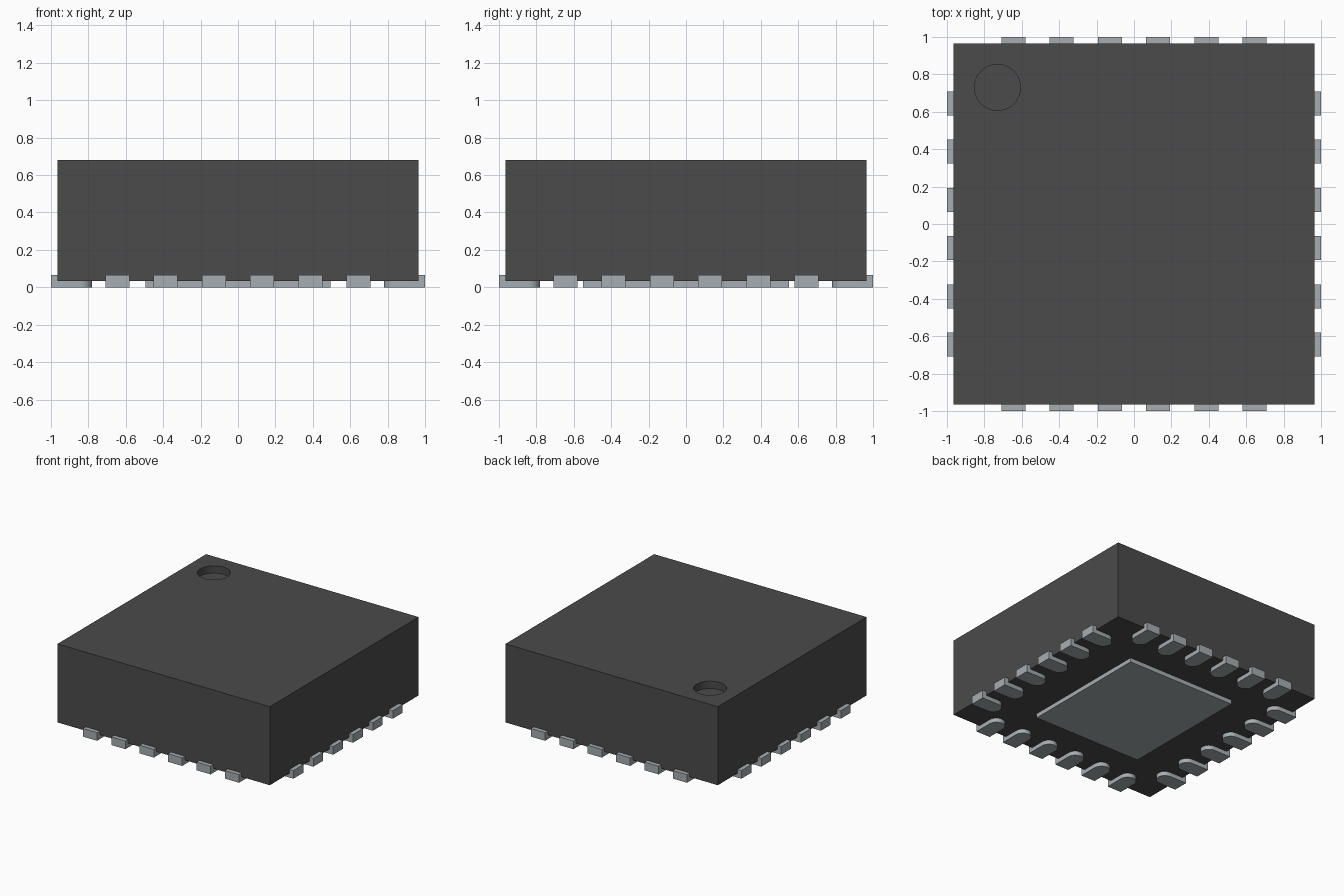
import bpy
import bmesh
from math import cos, sin, pi
from mathutils import Matrix

default = bpy.data.objects.get("Cube")
if default:
    bpy.data.objects.remove(default, do_unlink=True)


def material(name, color):
    mat = bpy.data.materials.new(name)
    mat.use_nodes = True
    mat.diffuse_color = color
    bsdf = mat.node_tree.nodes["Principled BSDF"]
    bsdf.inputs["Base Color"].default_value = color
    return mat


def prism(name, outline, z0, z1, mat):
    """Extrude a counter-clockwise outline from z0 up to z1."""
    bm = bmesh.new()
    face = bm.faces.new([bm.verts.new((x, y, z0)) for x, y in outline])
    top = bmesh.ops.extrude_face_region(bm, geom=[face], use_keep_orig=True)["geom"]
    verts = [v for v in top if isinstance(v, bmesh.types.BMVert)]
    bmesh.ops.translate(bm, verts=verts, vec=(0, 0, z1 - z0))
    bmesh.ops.recalc_face_normals(bm, faces=bm.faces[:])
    mesh = bpy.data.meshes.new(name)
    bm.to_mesh(mesh)
    bm.free()
    mesh.materials.append(mat)
    obj = bpy.data.objects.new(name, mesh)
    bpy.context.scene.collection.objects.link(obj)
    return obj


def rectangle(hx, hy):
    return [(-hx, -hy), (hx, -hy), (hx, hy), (-hx, hy)]


def smooth(obj):
    bpy.ops.object.select_all(action="DESELECT")
    obj.select_set(True)
    bpy.context.view_layer.objects.active = obj
    bpy.ops.object.shade_smooth_by_angle()


plastic = material("dark grey plastic", (0.07, 0.07, 0.07, 1))
metal = material("tinned metal", (0.38, 0.42, 0.44, 1))

HALF, BASE, TOP = 0.965, 0.035, 0.68
PITCH, PAD_RADIUS, PAD_INNER, PAD_TOP = 0.258, 0.064, 0.78, 0.067

# Package body with a round corner dimple
body = prism("body", rectangle(HALF, HALF), BASE, TOP, plastic)
circle = [(-0.73 + 0.123 * cos(i * pi / 24), 0.73 + 0.123 * sin(i * pi / 24))
          for i in range(48)]
cutter = prism("dimple_cutter", circle, TOP - 0.06, TOP + 0.1, plastic)
cutter.hide_render = True
cut = body.modifiers.new("dimple", "BOOLEAN")
cut.operation = "DIFFERENCE"
cut.solver = "EXACT"
cut.object = cutter
bpy.context.view_layer.objects.active = body
bpy.ops.object.modifier_apply(modifier=cut.name)
bpy.data.objects.remove(cutter, do_unlink=True)
smooth(body)

# Central pad underneath
prism("centre_pad", rectangle(0.495, 0.55), 0, BASE, metal)

# Contacts with rounded inner ends, six along each side
arc = [(PAD_RADIUS * cos(i * pi / 12), -PAD_INNER - PAD_RADIUS + PAD_RADIUS * sin(i * pi / 12))
       for i in range(13)]
outline = [(-PAD_RADIUS, -1), (PAD_RADIUS, -1)] + arc
for turn, side in enumerate(("front", "left", "back", "right")):
    for i in range(6):
        pad = prism(f"{side}_contact_{i + 1}", outline, 0, PAD_TOP, metal)
        offset = Matrix.Translation(((i - 2.5) * PITCH, 0, 0))
        pad.data.transform(Matrix.Rotation(turn * pi / 2, 4, "Z") @ offset)
        smooth(pad)
